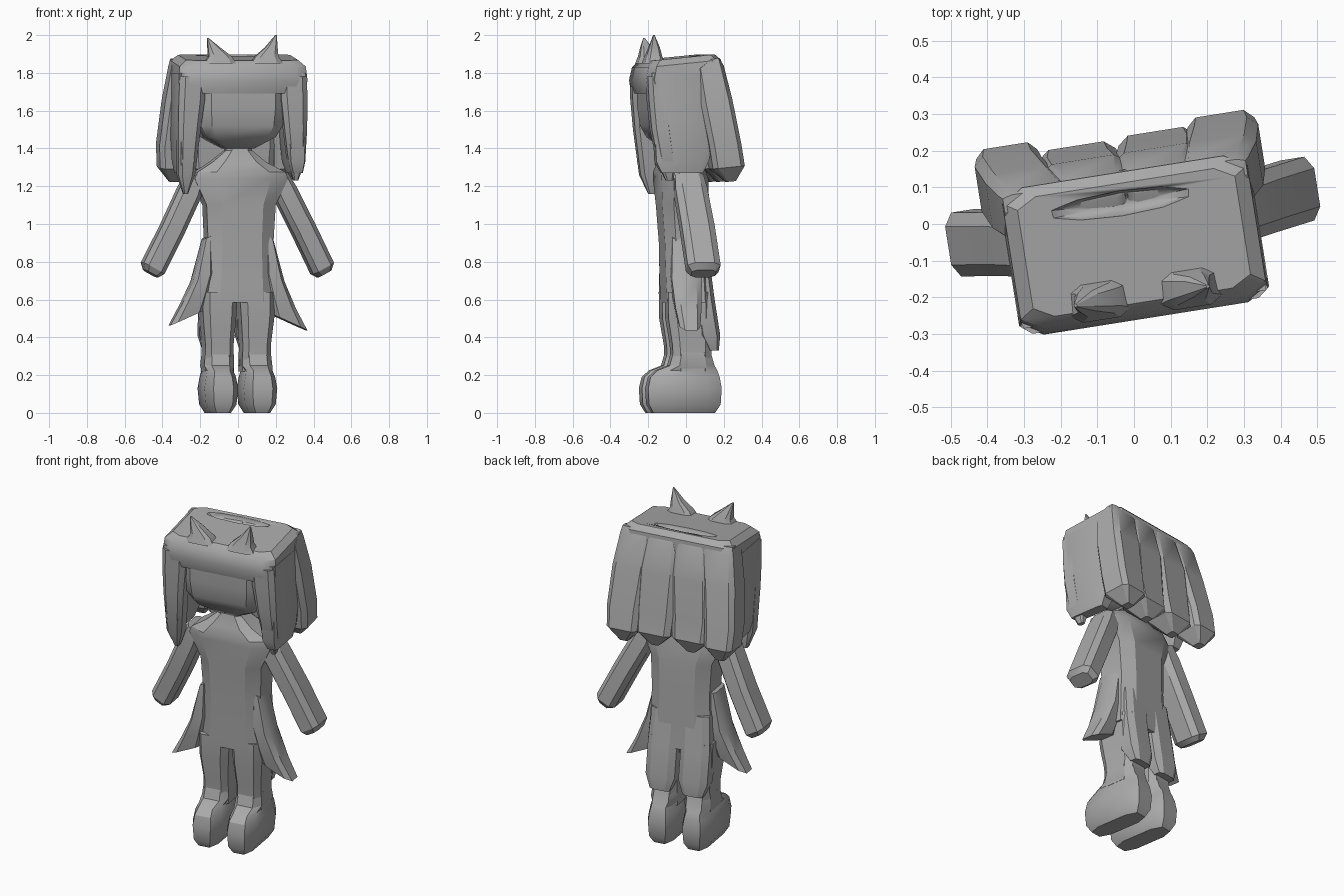
import bpy, bmesh, math
from mathutils import Matrix

grey = bpy.data.materials.new("plain grey")
grey.diffuse_color = (0.40, 0.40, 0.40, 1)

# The whole figure is turned slightly about its vertical axis
TURN = Matrix.Translation((0, -0.05, 0)) @ Matrix.Rotation(math.radians(9), 4, 'Z')


def finish(name, bm):
    bmesh.ops.recalc_face_normals(bm, faces=bm.faces)
    bm.transform(TURN)
    me = bpy.data.meshes.new(name)
    bm.to_mesh(me)
    bm.free()
    me.materials.append(grey)
    ob = bpy.data.objects.new(name, me)
    bpy.context.collection.objects.link(ob)
    bpy.ops.object.select_all(action='DESELECT')
    bpy.context.view_layer.objects.active = ob
    ob.select_set(True)
    bpy.ops.object.shade_smooth_by_angle(angle=math.radians(30))
    return ob


def loft(name, rings, kx=0.0, ky=0.0, c=0.6):
    """Stack chamfered rectangles (cx, cy, z, hx, hy); kx, ky tilt each ring."""
    shape = [(1, -c), (1, c), (c, 1), (-c, 1), (-1, c), (-1, -c), (-c, -1), (c, -1)]
    bm = bmesh.new()
    loops = []
    for cx, cy, z, hx, hy in rings:
        loops.append([bm.verts.new((cx + hx * u, cy + hy * v, z + kx * hx * u + ky * hy * v))
                      for u, v in shape])
    for a, b in zip(loops, loops[1:]):
        for i in range(8):
            j = (i + 1) % 8
            bm.faces.new((a[i], a[j], b[j], b[i]))
    bm.faces.new(loops[0])
    bm.faces.new(loops[-1])
    return finish(name, bm)


# Dress body with sloping shoulders and neck
loft("dress_body", [(0.01, 0.05, 0.585, 0.195, 0.12), (0.01, 0.045, 0.7, 0.185, 0.12),
                    (0.01, 0.04, 0.9, 0.175, 0.12), (0.01, 0.03, 1.1, 0.185, 0.125),
                    (0.01, 0.02, 1.24, 0.25, 0.125), (0.01, 0.015, 1.275, 0.235, 0.12),
                    (0, 0.01, 1.33, 0.14, 0.1), (0, 0, 1.39, 0.07, 0.065),
                    (0, 0, 1.46, 0.07, 0.065)])

for s, side in ((-1, "left"), (1, "right")):
    # Legs and rounded shoes
    loft(side + "_leg", [(s * 0.1, 0.06, 0.22, 0.078, 0.1), (s * 0.1, 0.06, 0.36, 0.075, 0.105),
                         (s * 0.102, 0.05, 0.5, 0.088, 0.118), (s * 0.1, 0.05, 0.64, 0.095, 0.12)], c=0.65)
    loft(side + "_shoe", [(s * 0.105, 0.02, 0.0, 0.055, 0.165), (s * 0.105, 0.02, 0.045, 0.082, 0.192),
                          (s * 0.105, 0.02, 0.13, 0.09, 0.197), (s * 0.105, 0.022, 0.19, 0.08, 0.185),
                          (s * 0.105, 0.035, 0.225, 0.07, 0.16), (s * 0.102, 0.06, 0.25, 0.08, 0.12),
                          (s * 0.1, 0.06, 0.32, 0.076, 0.1)], c=0.6)
    # Back tails of the dress
    loft(side + "_dress_tail", [(s * 0.1, 0.175, 0.33, 0.06, 0.03), (s * 0.1, 0.15, 0.41, 0.088, 0.06),
                                (s * 0.1, 0.12, 0.6, 0.088, 0.06), (s * 0.09, 0.1, 0.80, 0.085, 0.055)])
    # Pointed side flares of the skirt, the left one higher
    up, out = (0.025, -0.005) if s < 0 else (0, 0)
    loft(side + "_skirt_flare", [(s * (0.275 + out), 0.02, 0.48 + up, 0.095, 0.055),
                                 (s * (0.235 + out), 0.02, 0.58 + up, 0.075, 0.07),
                                 (s * 0.19, 0.02, 0.72, 0.055, 0.08),
                                 (s * 0.165, 0.02, 0.93, 0.02, 0.07)], kx=-0.45 * s)
    # Arms
    d = 0.015 if s < 0 else 0
    loft(side + "_arm", [(s * (0.472 - d), 0.07, 0.737, 0.035, 0.065), (s * (0.462 - d), 0.07, 0.765, 0.055, 0.088),
                         (s * (0.36 - d), 0.055, 0.97, 0.055, 0.088), (s * 0.255, 0.035, 1.17, 0.055, 0.085),
                         (s * 0.225, 0.03, 1.25, 0.04, 0.075)], kx=0.55 * s)

# Head
loft("head", [(0, 0, 1.40, 0.08, 0.07), (0, 0, 1.46, 0.185, 0.14), (0, 0, 1.52, 0.22, 0.17),
              (0, 0, 1.62, 0.23, 0.184), (0, 0, 1.76, 0.23, 0.184)], c=0.75)

# Hair cap
cap = loft("hair_cap", [(0, 0, 1.71, 0.34, 0.19), (0, -0.005, 1.78, 0.345, 0.205),
                        (0, 0, 1.85, 0.338, 0.195), (0, 0, 1.882, 0.30, 0.165)], ky=0.1, c=0.82)

# Shallow lens-shaped hollow in the crown
bm = bmesh.new()
bmesh.ops.create_uvsphere(bm, u_segments=10, v_segments=6, radius=1,
                          matrix=Matrix.Translation((-0.02, 0.11, 1.895)) @ Matrix.Diagonal((0.2, 0.035, 0.04, 1)))
cutter = finish("crown_cutter", bm)
cutter.hide_render = True
cutter.hide_viewport = True
mod = cap.modifiers.new("crown_hollow", 'BOOLEAN')
mod.operation, mod.object = 'DIFFERENCE', cutter

# Side hair panels and long front locks, the left lock hanging lower
for s, side, tip in ((-1, "left", 1.16), (1, "right", 1.23)):
    loft(side + "_hair_panel", [(s * 0.30, -0.02, 1.27, 0.03, 0.11), (s * 0.295, -0.02, 1.33, 0.045, 0.14),
                                (s * 0.29, 0, 1.55, 0.055, 0.17), (s * 0.285, 0, 1.80, 0.06, 0.185)], c=0.8)
    loft(side + "_front_lock", [(s * 0.295, -0.085, tip, 0.012, 0.02), (s * 0.295, -0.1, tip + 0.1, 0.045, 0.05),
                                (s * 0.285, -0.128, 1.5, 0.06, 0.055), (s * 0.275, -0.143, 1.66, 0.07, 0.055),
                                (s * 0.27, -0.148, 1.78, 0.07, 0.055)])

# Four broad back locks sweeping outward, merging near the top
for i, (x0, x1, y1, hx) in enumerate([(-0.25, -0.305, 0.23, 0.092), (-0.09, -0.115, 0.2, 0.115),
                                      (0.09, 0.105, 0.205, 0.115), (0.25, 0.285, 0.225, 0.1)]):
    xm = (x0 + x1) / 2
    loft("back_lock_%d" % (i + 1), [
        (x1, y1 + 0.02, 1.225, 0.025, 0.025), (x1, y1, 1.30, hx * 0.92, 0.085),
        (x1, y1 - 0.02, 1.42, hx, 0.085), (xm, 0.16, 1.65, hx + 0.005, 0.085),
        (x0, 0.128, 1.83, 0.095, 0.075), (x0, 0.155, 1.875, 0.085, 0.025)], ky=0.1, c=0.72)

# Pointed ears
for side, bx, tx, by, top in (("left", -0.12, -0.185, -0.14, 1.985), ("right", 0.13, 0.18, -0.145, 2.0)):
    loft(side + "_ear", [(bx, by, 1.85, 0.085, 0.055), (bx, by, 1.888, 0.06, 0.042),
                         ((bx + tx) / 2, by, 1.935, 0.032, 0.028), (tx, by - 0.005, top, 0.004, 0.004)])
